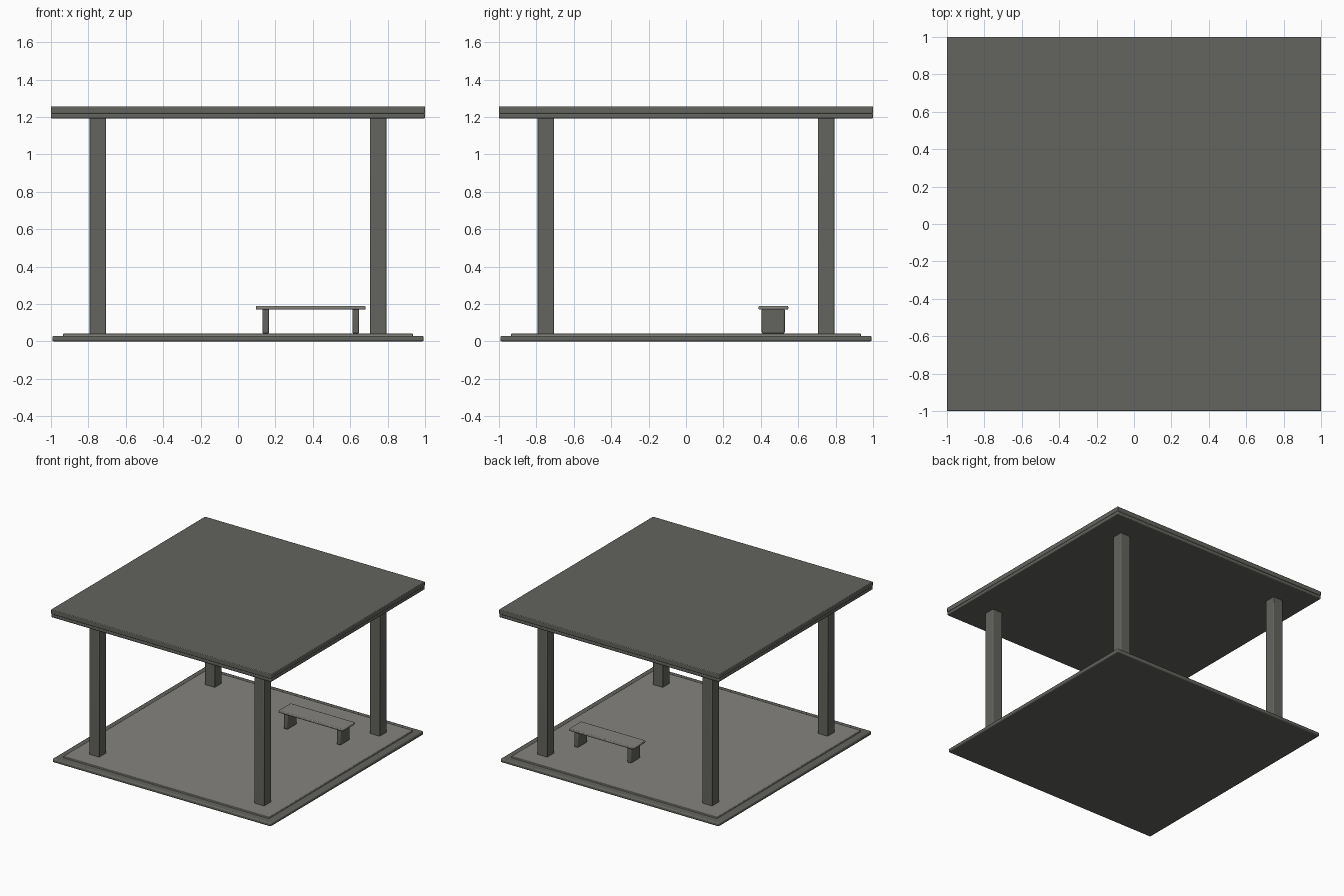
import bpy

if "Cube" in bpy.data.objects:
    bpy.data.objects.remove(bpy.data.objects["Cube"])


def material(name, rgb):
    m = bpy.data.materials.new(name)
    m.diffuse_color = (*rgb, 1.0)
    m.use_nodes = True
    m.node_tree.nodes["Principled BSDF"].inputs["Base Color"].default_value = m.diffuse_color
    return m


dark = material("dark olive grey", (0.125, 0.128, 0.112))
light = material("warm stone grey", (0.235, 0.229, 0.212))


def box(name, x, y, z, mat, bevel):
    """Softly bevelled box from (min, max) ranges on each axis."""
    ranges = (x, y, z)
    bpy.ops.mesh.primitive_cube_add(size=1, location=[(a + b) / 2 for a, b in ranges])
    ob = bpy.context.object
    ob.name = name
    ob.scale = [b - a for a, b in ranges]
    bpy.ops.object.transform_apply(location=False, rotation=False, scale=True)
    ob.data.materials.append(mat)
    mod = ob.modifiers.new("soft edges", 'BEVEL')
    mod.width = bevel
    mod.segments = 2
    bpy.ops.object.shade_smooth_by_angle(angle=0.6)
    return ob


# Base and raised floor
box("base_slab", (-0.993, 0.993), (-0.993, 0.993), (0, 0.03), dark, 0.009)
box("floor", (-0.935, 0.935), (-0.935, 0.935), (0.02, 0.043), light, 0.004)

# Corner posts
for sx, side in ((-1, "left"), (1, "right")):
    for sy, end in ((-1, "front"), (1, "back")):
        cx, cy = 0.75 * sx, 0.75 * sy
        box(f"{end}_{side}_post", (cx - 0.045, cx + 0.045),
            (cy - 0.045, cy + 0.045), (0.035, 1.2), dark, 0.005)

# Two-layer flat roof
box("roof_underlayer", (-1, 1), (-1, 1), (1.192, 1.22), dark, 0.007)
box("roof_top", (-1, 1), (-1, 1), (1.218, 1.257), dark, 0.005)

# Bench
box("bench_seat", (0.095, 0.682), (0.388, 0.547), (0.170, 0.190), light, 0.006)
for side, cx in (("left", 0.148), ("right", 0.63)):
    box(f"bench_{side}_leg", (cx - 0.018, cx + 0.018),
        (0.405, 0.528), (0.042, 0.175), dark, 0.008)
